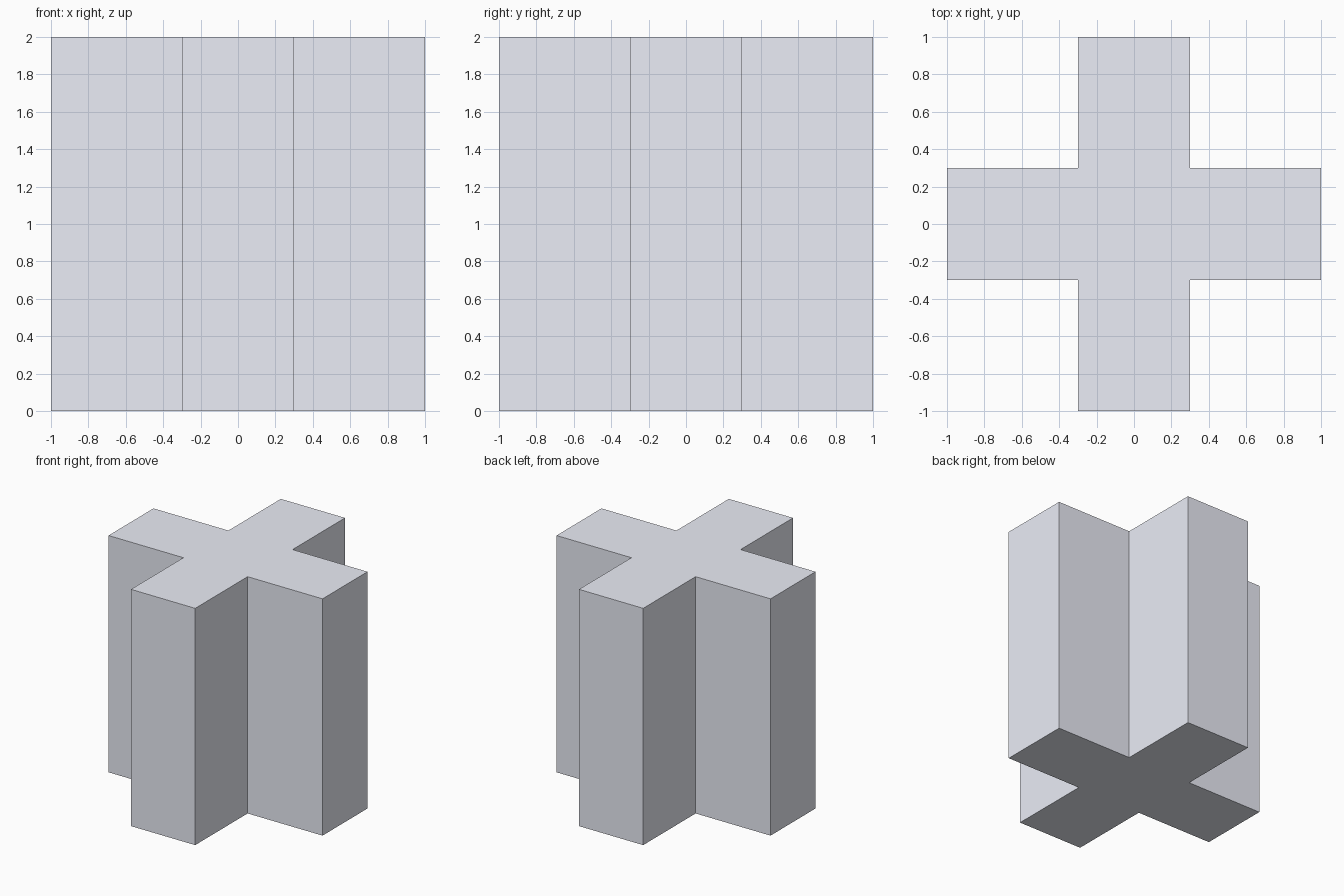
import bpy
import bmesh

if "Cube" in bpy.data.objects:
    bpy.data.objects.remove(bpy.data.objects["Cube"])

ARM = 1.0      # reach of each arm from the centre
HALF = 0.3     # half the arm width
HEIGHT = 2.0

# Plus-shaped profile: three corners per quarter, turned four times
profile = []
corners = [(ARM, -HALF), (ARM, HALF), (HALF, HALF)]
for _ in range(4):
    profile += corners
    corners = [(-y, x) for x, y in corners]

# Extrude the profile upward into a cross-shaped column
bm = bmesh.new()
base = bm.faces.new([bm.verts.new((x, y, 0)) for x, y in profile])
result = bmesh.ops.extrude_face_region(bm, geom=[base], use_keep_orig=True)
top = [v for v in result["geom"] if isinstance(v, bmesh.types.BMVert)]
bmesh.ops.translate(bm, verts=top, vec=(0, 0, HEIGHT))
bmesh.ops.recalc_face_normals(bm, faces=bm.faces[:])

mesh = bpy.data.meshes.new("cross_column")
bm.to_mesh(mesh)
bm.free()
column = bpy.data.objects.new("cross_column", mesh)
bpy.context.collection.objects.link(column)

# Pale blue-grey surface
pale = bpy.data.materials.new("pale_blue_grey")
pale.diffuse_color = (0.83, 0.85, 0.93, 1.0)
pale.use_nodes = True
pale.node_tree.nodes["Principled BSDF"].inputs["Base Color"].default_value = pale.diffuse_color
mesh.materials.append(pale)
